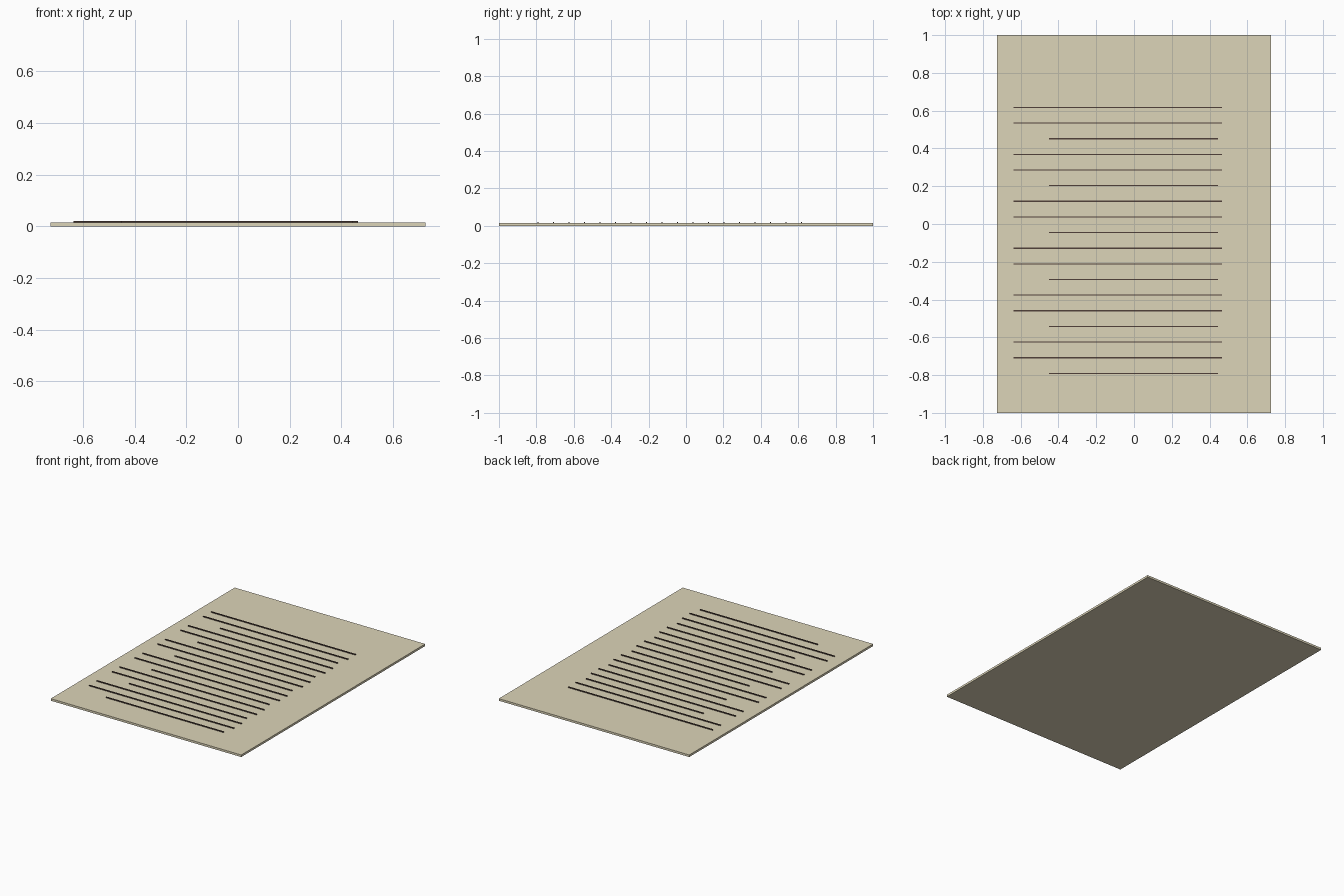
import bpy

if "Cube" in bpy.data.objects:
    bpy.data.objects.remove(bpy.data.objects["Cube"])


def material(name, color):
    m = bpy.data.materials.new(name)
    m.diffuse_color = color
    m.use_nodes = True
    m.node_tree.nodes["Principled BSDF"].inputs["Base Color"].default_value = m.diffuse_color
    return m


def box(name, x0, x1, y0, y1, z0, z1, mat):
    bpy.ops.mesh.primitive_cube_add(
        size=1, location=((x0 + x1) / 2, (y0 + y1) / 2, (z0 + z1) / 2))
    o = bpy.context.object
    o.name = name
    o.scale = (x1 - x0, y1 - y0, z1 - z0)
    bpy.ops.object.transform_apply(location=False, rotation=False, scale=True)
    o.data.materials.append(mat)
    return o


paper = material("paper", (0.72, 0.66, 0.48, 1))
ink = material("ink", (0.08, 0.05, 0.04, 1))

# Thin parchment sheet
TOP = 0.0145
box("paper_sheet", -0.725, 0.725, -1, 1, 0, TOP, paper)

# Raised writing lines: every third one is short and indented
FIRST, STEP, HALF = 0.617, 0.0828, 0.003
for i in range(18):
    y = FIRST - i * STEP
    x0, x1 = (-0.45, 0.445) if i % 3 == 2 else (-0.637, 0.465)
    box(f"writing_line_{i + 1}", x0, x1, y - HALF, y + HALF, TOP, 0.021, ink)
